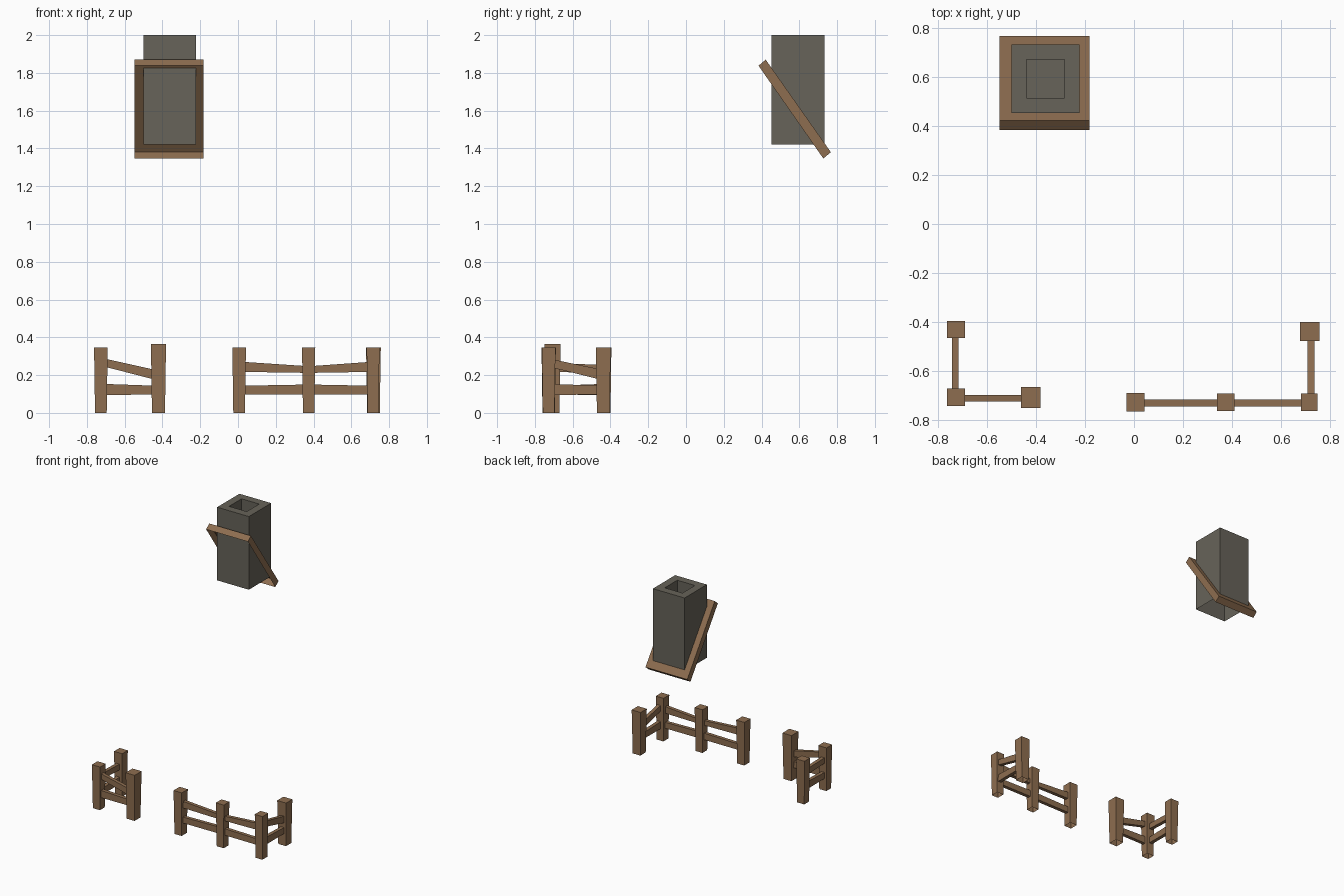
import bpy, bmesh

if "Cube" in bpy.data.objects:
    bpy.data.objects.remove(bpy.data.objects["Cube"])


def material(name, rgb):
    m = bpy.data.materials.new(name)
    m.diffuse_color = (*rgb, 1)
    m.use_nodes = True
    m.node_tree.nodes["Principled BSDF"].inputs["Base Color"].default_value = m.diffuse_color
    return m


WOOD = material("brown wood", (0.27, 0.155, 0.08))
STONE = material("dark grey stone", (0.135, 0.125, 0.10))


def loft(name, start, end, mat, cap_start=False):
    """Join two four-point rings; the end is capped, the start optionally."""
    bm = bmesh.new()
    a = [bm.verts.new(p) for p in start]
    b = [bm.verts.new(p) for p in end]
    for i in range(4):
        j = (i + 1) % 4
        bm.faces.new((a[i], a[j], b[j], b[i]))
    cap = bm.faces.new(b)
    if cap_start:
        bm.faces.new(a[::-1])
    return finish(name, bm, mat), cap


def finish(name, bm, mat):
    me = bpy.data.meshes.new(name)
    bm.to_mesh(me)
    bm.free()
    me.materials.append(mat)
    ob = bpy.data.objects.new(name, me)
    bpy.context.collection.objects.link(ob)
    return ob


def rect(x0, x1, y0, y1, z):
    return [(x0, y0, z), (x1, y0, z), (x1, y1, z), (x0, y1, z)]


# Tapered fence posts: centre x, y, half sizes at the top, height
posts = [
    (-0.726, -0.430, 0.036, 0.035, 0.345),
    (-0.726, -0.707, 0.036, 0.035, 0.345),
    (-0.421, -0.707, 0.040, 0.043, 0.365),
    (0.006, -0.727, 0.036, 0.038, 0.345),
    (0.374, -0.727, 0.035, 0.035, 0.345),
    (0.715, -0.727, 0.034, 0.036, 0.345),
    (0.717, -0.438, 0.039, 0.039, 0.345),
]
for i, (x, y, w, d, h) in enumerate(posts):
    k = 0.86
    loft(f"fence_post_{i + 1}",
         rect(x - w * k, x + w * k, y - d * k, y + d * k, 0),
         rect(x - w, x + w, y - d, y + d, h), WOOD)


# Fence rails: start and end point, bottom/top height at each end
def rail(name, p, q, zp, zq, t=0.014):
    dx, dy = (0, t) if abs(q[0] - p[0]) > abs(q[1] - p[1]) else (t, 0)

    def ring(c, z):
        return [(c[0] - dx, c[1] - dy, z[0]), (c[0] + dx, c[1] + dy, z[0]),
                (c[0] + dx, c[1] + dy, z[1]), (c[0] - dx, c[1] - dy, z[1])]
    ob, _ = loft(name, ring(p, zp), ring(q, zq), WOOD, True)
    bm = bmesh.new()
    bm.from_mesh(ob.data)
    bmesh.ops.recalc_face_normals(bm, faces=bm.faces)
    bm.to_mesh(ob.data)
    bm.free()


LOW_A, LOW_B = (0.095, 0.153), (0.097, 0.144)
rail("left_front_upper_rail", (-0.70, -0.711), (-0.44, -0.711), (0.243, 0.286), (0.176, 0.228))
rail("left_front_lower_rail", (-0.70, -0.711), (-0.44, -0.711), LOW_A, LOW_B)
rail("left_side_upper_rail", (-0.729, -0.69), (-0.729, -0.45), (0.218, 0.262), (0.208, 0.255))
rail("left_side_lower_rail", (-0.729, -0.69), (-0.729, -0.45), LOW_B, LOW_A)
rail("front_upper_rail_1", (0.03, -0.73), (0.36, -0.73), (0.217, 0.27), (0.212, 0.248))
rail("front_lower_rail_1", (0.03, -0.73), (0.36, -0.73), LOW_B, (0.098, 0.15))
rail("front_upper_rail_2", (0.39, -0.73), (0.70, -0.73), (0.212, 0.248), (0.217, 0.27))
rail("front_lower_rail_2", (0.39, -0.73), (0.70, -0.73), (0.098, 0.15), LOW_B)
rail("right_side_upper_rail", (0.722, -0.71), (0.722, -0.46), (0.24, 0.284), (0.178, 0.232))
rail("right_side_lower_rail", (0.722, -0.71), (0.722, -0.46), LOW_A, LOW_B)

# Sloping wooden collar round the chimney, open underneath
X0, X1 = -0.548, -0.182
loft("chimney_collar",
     [(X0, 0.384, 1.838), (X1, 0.384, 1.838), (X1, 0.727, 1.347), (X0, 0.727, 1.347)],
     [(X0, 0.422, 1.870), (X1, 0.422, 1.870), (X1, 0.767, 1.380), (X0, 0.767, 1.380)],
     WOOD)

# Chimney stack, open underneath, with a square flue sunk into the top
ob, _ = loft("chimney", rect(-0.5, -0.222, 0.453, 0.732, 1.42),
             rect(-0.5, -0.222, 0.453, 0.732, 2.0), STONE)
bm = bmesh.new()
bm.from_mesh(ob.data)
top = max(bm.faces, key=lambda f: f.calc_center_median().z)
bmesh.ops.inset_region(bm, faces=[top], thickness=0.087)
floor = bmesh.ops.extrude_discrete_faces(bm, faces=[top])["faces"][0]
bmesh.ops.translate(bm, verts=floor.verts[:], vec=(0, 0, -0.1))
bm.to_mesh(ob.data)
bm.free()
